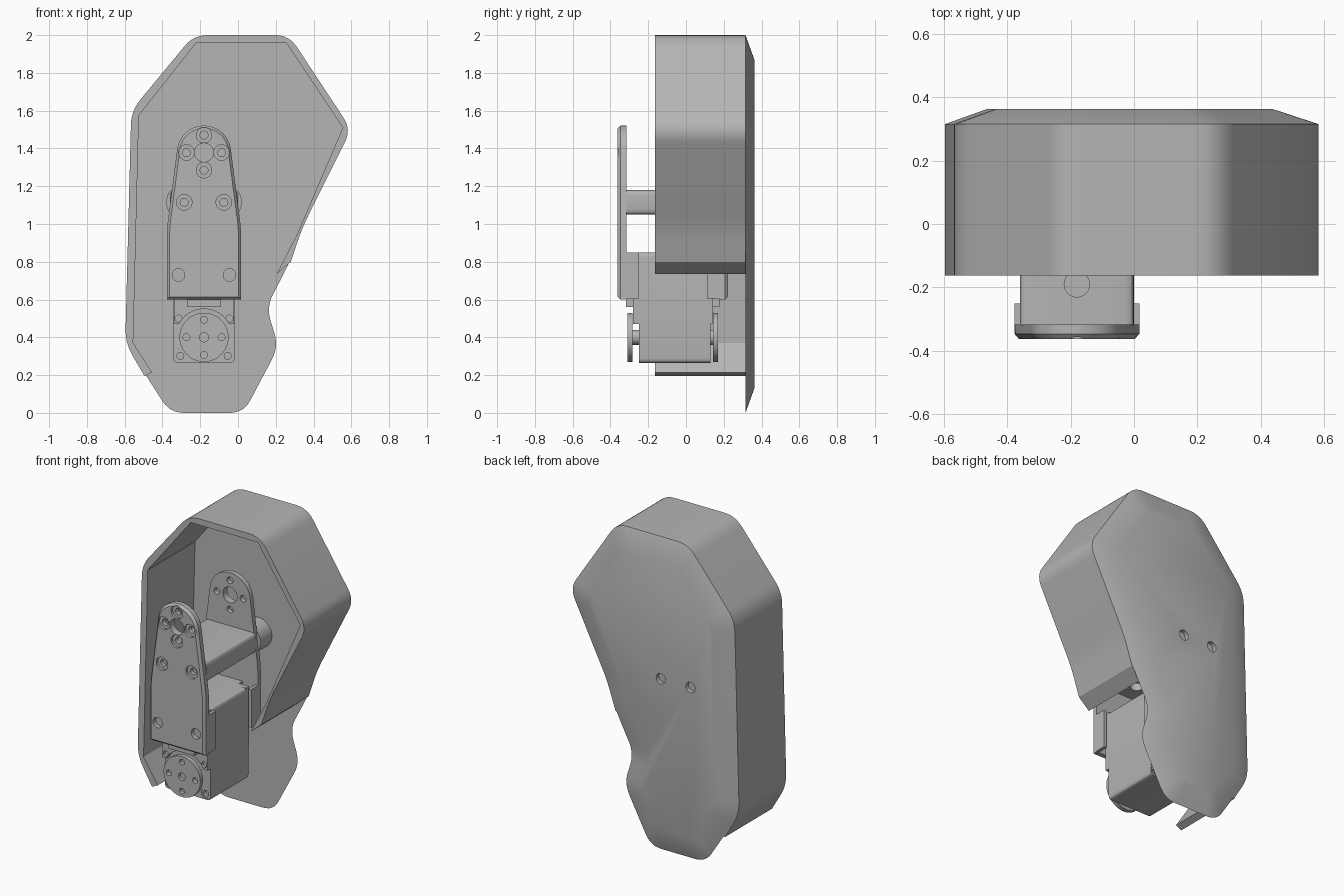
import bpy, bmesh, math
from mathutils import Vector

cube = bpy.data.objects.get("Cube")
if cube:
    bpy.data.objects.remove(cube)

grey = bpy.data.materials.new("plain grey")
grey.use_nodes = True
COLOUR = (0.46, 0.46, 0.46, 1)
grey.diffuse_color = COLOUR
grey.node_tree.nodes["Principled BSDF"].inputs["Base Color"].default_value = COLOUR

CX = -0.18      # centre line of the joint
MID = -0.07     # middle plane between front and rear brackets


def front(y):
    return y


def rear(y):
    return 2 * MID - y


def add_loft(bm, rings):
    """Skin a list of (y, outline) rings that have equal point counts."""
    loops = [[bm.verts.new((x, y, z)) for x, z in pts] for y, pts in rings]
    n = len(loops[0])
    for a, b in zip(loops, loops[1:]):
        for i in range(n):
            j = (i + 1) % n
            bm.faces.new((a[i], a[j], b[j], b[i]))
    bm.faces.new(loops[0][::-1])
    bm.faces.new(loops[-1])


def make(name, *lofts):
    bm = bmesh.new()
    for rings in lofts:
        add_loft(bm, rings)
    bmesh.ops.recalc_face_normals(bm, faces=bm.faces)
    mesh = bpy.data.meshes.new(name)
    bm.to_mesh(mesh)
    bm.free()
    mesh.materials.append(grey)
    obj = bpy.data.objects.new(name, mesh)
    bpy.context.collection.objects.link(obj)
    return obj


def finish(obj):
    bpy.ops.object.select_all(action='DESELECT')
    obj.select_set(True)
    bpy.context.view_layer.objects.active = obj
    bpy.ops.object.shade_smooth_by_angle(angle=math.radians(28))


def cut(obj, *lofts):
    cutter = make("cutter", *lofts)
    cutter.hide_render = True
    mod = obj.modifiers.new("holes", 'BOOLEAN')
    mod.operation = 'DIFFERENCE'
    mod.solver = 'EXACT'
    mod.object = cutter
    bpy.context.view_layer.objects.active = obj
    bpy.ops.object.modifier_apply(modifier=mod.name)
    bpy.data.objects.remove(cutter)


def circle(x, z, r, n=32):
    return [(x + r * math.cos(math.tau * i / n), z + r * math.sin(math.tau * i / n))
            for i in range(n)]


def rect(x0, x1, z0, z1):
    return [(x0, z0), (x1, z0), (x1, z1), (x0, z1)]


def rounded(pts, d, n=6):
    """Replace each corner by a curve that starts d before it."""
    out = []
    for i, p in enumerate(pts):
        p = Vector(p)
        a, b = Vector(pts[i - 1]), Vector(pts[(i + 1) % len(pts)])
        s = p + (a - p).normalized() * min(d, (a - p).length * .45)
        e = p + (b - p).normalized() * min(d, (b - p).length * .45)
        for k in range(n + 1):
            t = k / n
            out.append(tuple(s * (1 - t) ** 2 + p * 2 * t * (1 - t) + e * t * t))
    return out


def inset(pts, d):
    """Mitred inward offset of a counter-clockwise outline."""
    out = []
    for i, p in enumerate(pts):
        p = Vector(p)
        u = (p - Vector(pts[i - 1])).normalized()
        v = (Vector(pts[(i + 1) % len(pts)]) - p).normalized()
        nu, nv = Vector((-u.y, u.x)), Vector((-v.y, v.x))
        out.append(tuple(p + (nu + nv) * d / (1 + nu.dot(nv))))
    return out


def prism(pts, y0, y1):
    return [(y0, pts), (y1, pts)]


def hole(x, z, r, y0, y1, wide=0, step=0):
    """Straight or stepped hole cutter; the wide part runs from y0 to step."""
    if not wide:
        return prism(circle(x, z, r), y0, y1)
    return [(y0, circle(x, z, wide)), (step, circle(x, z, wide)),
            (step, circle(x, z, r)), (y1, circle(x, z, r))]


# Back plate with wide chamfer and two screw holes
outline = [(-.36, 0), (.03, 0), (.215, .35), (.15, .56), (.275, .8), (.34, .98),
           (.6, 1.5), (.27, 2), (-.235, 2), (-.565, 1.6), (-.597, .37)]
plate = make("back_plate", [(.315, rounded(outline, .075)),
                            (.362, rounded(inset(outline, .13), .05))])
POSTS = (CX - .105, CX + .105)
cut(plate, *[hole(x, 1.115, .033, .335, .4) for x in POSTS])
finish(plate)

# Side wall, open at the bottom
outer = [(-.495, .195), (-.597, .37), (-.565, 1.6), (-.235, 2), (.27, 2),
         (.6, 1.5), (.34, .98), (.28, .8)]
inner = [(.205, .735), (.315, .95), (.555, 1.51), (.255, 1.96), (-.22, 1.96),
         (-.525, 1.575), (-.555, .37), (-.455, .215)]
curve = rounded(outer, .075)
curve = [outer[0]] + curve[7:-7] + [outer[-1]]
finish(make("side_wall", prism(curve + inner, -.163, .315)))

# Mounting posts between rear bracket and back plate
finish(make("mounting_posts", *[prism(circle(x, 1.115, .095), .2, .32) for x in POSTS]))


# Tapered bracket plates with round tops
def bracket_outline(d):
    arc = [(CX + (.143 - d) * math.cos(a), 1.378 + (.143 - d) * math.sin(a))
           for a in [math.radians(8 + 164 * i / 24) for i in range(25)]]
    w = .197 - d
    return ([(CX - w, .6 + d), (CX + w, .6 + d), (CX + w, .94), (CX + w - .004, 1.0)]
            + arc + [(CX - w + .004, 1.0), (CX - w, .94)])


def bracket(name, m):
    obj = make(name, [(m(-.362), bracket_outline(.014)), (m(-.346), bracket_outline(0)),
                      (m(-.316), bracket_outline(0))])
    holes = [hole(CX, 1.378, .05, m(-.4), m(-.3))]
    spots = [(CX + .093 * math.cos(a), 1.378 + .093 * math.sin(a))
             for a in [k * math.pi / 2 for k in range(4)]]
    spots += [(x, 1.115) for x in POSTS]
    holes += [hole(x, z, .021, m(-.4), m(-.3), .041, m(-.345)) for x, z in spots]
    holes += [hole(CX + s * .135, .73, .033, m(-.4), m(-.335)) for s in (-1, 1)]
    cut(obj, *holes)
    finish(obj)
    # Flanges that grip the motor
    sides = [prism(rect(CX + s * .187 - .01, CX + s * .187 + .01, .605, .85),
                   m(-.33), m(-.25)) for s in (-1, 1)]
    make(name + "_flanges", *sides)


# Motor face plate, notched round the disc, and the turning disc itself
def motor_face(name, m):
    face = make(name + "_face", prism(rect(CX - .16, CX + .16, .47, .85), m(-.28), m(-.248)))
    cut(face, prism(circle(CX, .4, .15, 48), m(-.3), m(-.252)),
        *[hole(CX + s * .135, .5, .018, m(-.3), m(-.262)) for s in (-1, 1)])
    finish(face)
    make(name + "_cover", prism(rect(CX - .09, CX + .09, .56, .85), m(-.318), m(-.27)))
    disc = make(name + "_disc", prism(circle(CX, .4, .13, 48), m(-.31), m(-.282)))
    cut(disc, *[hole(CX + .093 * math.cos(a), .4 + .093 * math.sin(a), .018, m(-.33), m(-.27))
                for a in [k * math.pi / 2 for k in range(4)]],
        hole(CX, .4, .024, m(-.33), m(-.29)))
    finish(disc)
    finish(make(name + "_hub", prism(circle(CX, .4, .04), m(-.285), m(-.24))))


for label, m in (("front", front), ("rear", rear)):
    bracket(label + "_bracket", m)
    motor_face(label + "_motor", m)

# Motor body with corner screw holes
body = make("motor_body", prism(rounded(rect(CX - .162, CX + .162, .265, .85), .025, 4),
                                -.25, .13))
cut(body, *[hole(CX + s * .125, .302, .018, y0, y1, .03, step)
            for s in (-1, 1)
            for y0, y1, step in ((-.3, -.22, -.244), (.16, .1, .124))])
finish(body)

# Cross bar joining the two brackets
bar = make("cross_bar", prism(rounded(rect(CX - .18, CX + .18, 1.05, 1.18), .03, 4),
                              -.32, .18))
bpy.context.view_layer.update()
bm = bmesh.new()
bmesh.ops.create_cone(bm, cap_ends=True, segments=32, radius1=.04, radius2=.04, depth=.4)
drill_mesh = bpy.data.meshes.new("drill")
bm.to_mesh(drill_mesh)
bm.free()
drill = bpy.data.objects.new("drill", drill_mesh)
drill.location = (CX, -.19, 1.115)
drill.hide_render = True
bpy.context.collection.objects.link(drill)
mod = bar.modifiers.new("hole", 'BOOLEAN')
mod.solver = 'EXACT'
mod.object = drill
bpy.context.view_layer.objects.active = bar
bpy.ops.object.modifier_apply(modifier=mod.name)
bpy.data.objects.remove(drill)
finish(bar)
